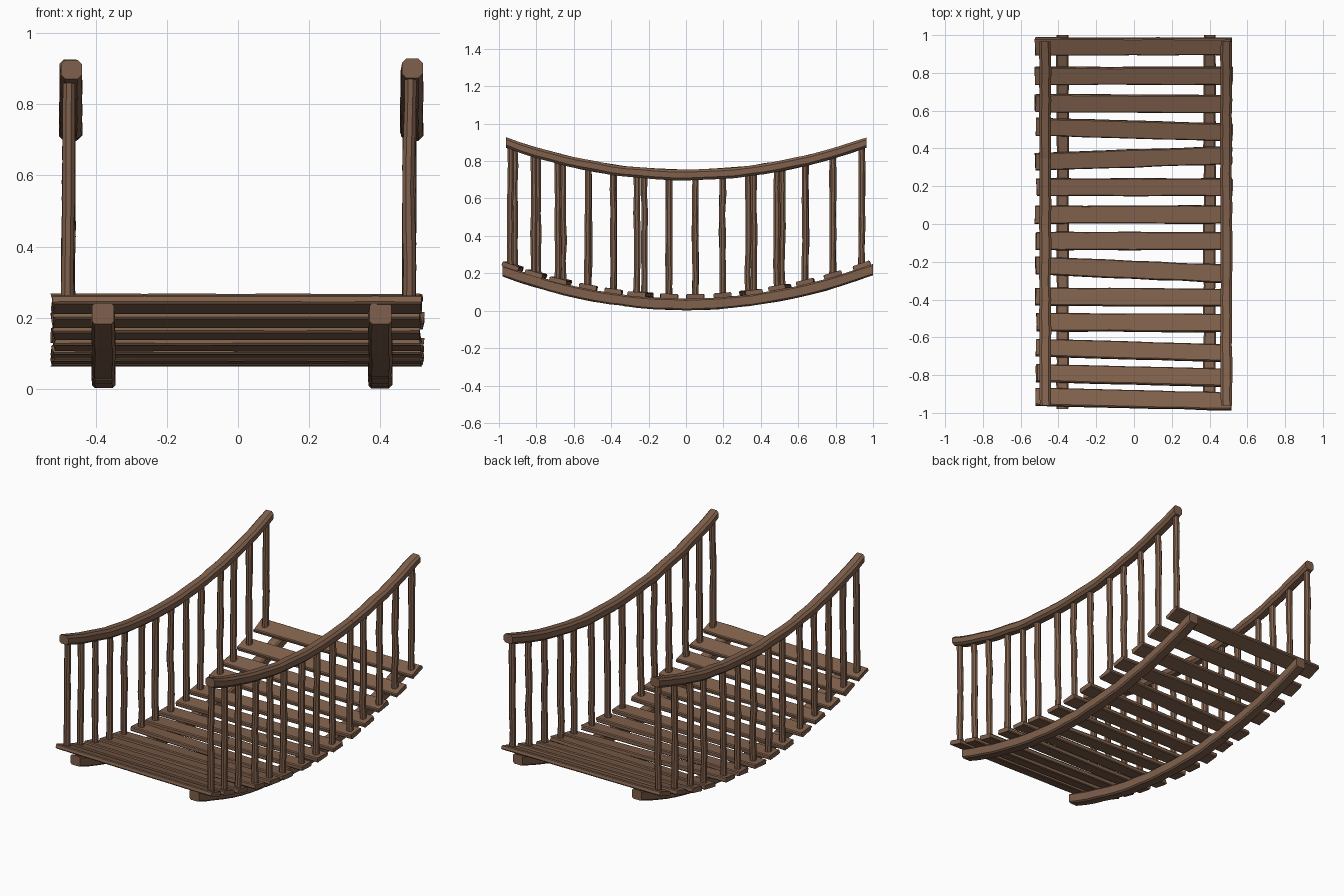
import bpy, bmesh, math, random
from mathutils import Vector

if "Cube" in bpy.data.objects:
    bpy.data.objects.remove(bpy.data.objects["Cube"])

random.seed(4)
SAG = 0.187

wood = bpy.data.materials.new("brown wood")
wood.diffuse_color = (0.215, 0.118, 0.072, 1)
wood.use_nodes = True
wood.node_tree.nodes["Principled BSDF"].inputs["Base Color"].default_value = wood.diffuse_color


def sag(y):
    return SAG * y * y


def loft(name, rings):
    """Skin a list of equal-length rings and cap both ends."""
    bm = bmesh.new()
    rows = [[bm.verts.new(p) for p in r] for r in rings]
    n = len(rows[0])
    for a, b in zip(rows, rows[1:]):
        for i in range(n):
            bm.faces.new((a[i], a[(i + 1) % n], b[(i + 1) % n], b[i]))
    bm.faces.new(rows[0])
    bm.faces.new(rows[-1])
    bmesh.ops.recalc_face_normals(bm, faces=bm.faces)
    me = bpy.data.meshes.new(name)
    bm.to_mesh(me)
    bm.free()
    me.materials.append(wood)
    ob = bpy.data.objects.new(name, me)
    bpy.context.collection.objects.link(ob)
    bpy.ops.object.select_all(action='DESELECT')
    ob.select_set(True)
    bpy.context.view_layer.objects.active = ob
    bpy.ops.object.shade_smooth_by_angle(angle=math.radians(35))
    return ob


def section(w, h, c):
    """Chamfered rectangle outline."""
    a, b = w / 2, h / 2
    return [(-a + c, -b), (a - c, -b), (a, -b + c), (a, b - c),
            (a - c, b), (-a + c, b), (-a, b - c), (-a, -b + c)]


def j(s):
    return random.uniform(-s, s)


def curved_timber(name, x, z, w, h, c, y0, y1):
    """Length of timber following the sag, with slightly worn section."""
    rings = []
    steps = 8
    for k in range(steps + 1):
        y = y0 + (y1 - y0) * k / steps
        s = 0.95 if k in (0, steps) else 1.0
        dx, dz = j(0.002), j(0.002)
        rings.append([(x + dx + u * s, y, z + sag(y) + dz + v * s)
                      for u, v in section(w, h, c)])
    loft(name, rings)


# bearers under the deck and handrails, three lengths each
for side, bx, rx in (("left", -0.378, -0.47), ("right", 0.4, 0.488)):
    for k, (a, b) in enumerate(((-0.98, -0.33), (-0.34, 0.34), (0.33, 1.0))):
        curved_timber(f"{side}_bearer_{k}", bx, 0.034, 0.065, 0.062, 0.008, a, b)
    for k, (a, b) in enumerate(((-0.962, -0.32), (-0.33, 0.35), (0.34, 0.965))):
        curved_timber(f"{side}_handrail_{k}", rx, 0.726, 0.062, 0.057, 0.013, a, b)

# deck planks: y at the left end and at the right end
planks = [(0.94, 0.94), (0.785, 0.785), (0.64, 0.635), (0.515, 0.485),
          (0.33, 0.365), (0.195, 0.195), (0.05, 0.05), (-0.09, -0.09),
          (-0.22, -0.265), (-0.385, -0.39), (-0.52, -0.525),
          (-0.655, -0.685), (-0.79, -0.815), (-0.915, -0.94)]

for n, (yl, yr) in enumerate(planks):
    ym = (yl + yr) / 2
    t = math.atan(2 * SAG * ym)
    x0, x1 = -0.518 + j(0.006), 0.515 + j(0.006)
    rings = []
    for k in range(9):
        f = k / 8
        y = yl + (yr - yl) * f
        w = 0.095 + j(0.004)
        ring = []
        for u, v in section(w, 0.026, 0.005):
            end = j(0.005) if k in (0, 8) else 0
            ring.append((x0 + (x1 - x0) * f + end,
                         y + u * math.cos(t) - v * math.sin(t),
                         0.076 + sag(ym) + u * math.sin(t) + v * math.cos(t)))
        rings.append(ring)
    loft(f"deck_plank_{n}", rings)

    # a baluster at each end of the plank
    for side, px, rx in (("left", -0.477, -0.475), ("right", 0.479, 0.483)):
        y = yl + (yr - yl) * (px + 0.52) / 1.04
        zb, zt = 0.076 + sag(ym), 0.725 + sag(y)
        rings = []
        for k in range(7):
            f = k / 6
            r = 0.0185 + j(0.0015)
            cx, cy = px + (rx - px) * f + j(0.003), y + j(0.003)
            rings.append([(cx + r * math.cos(math.tau * i / 8 + 0.39),
                           cy + r * math.sin(math.tau * i / 8 + 0.39),
                           zb + (zt - zb) * f) for i in range(8)])
        loft(f"{side}_baluster_{n}", rings)
